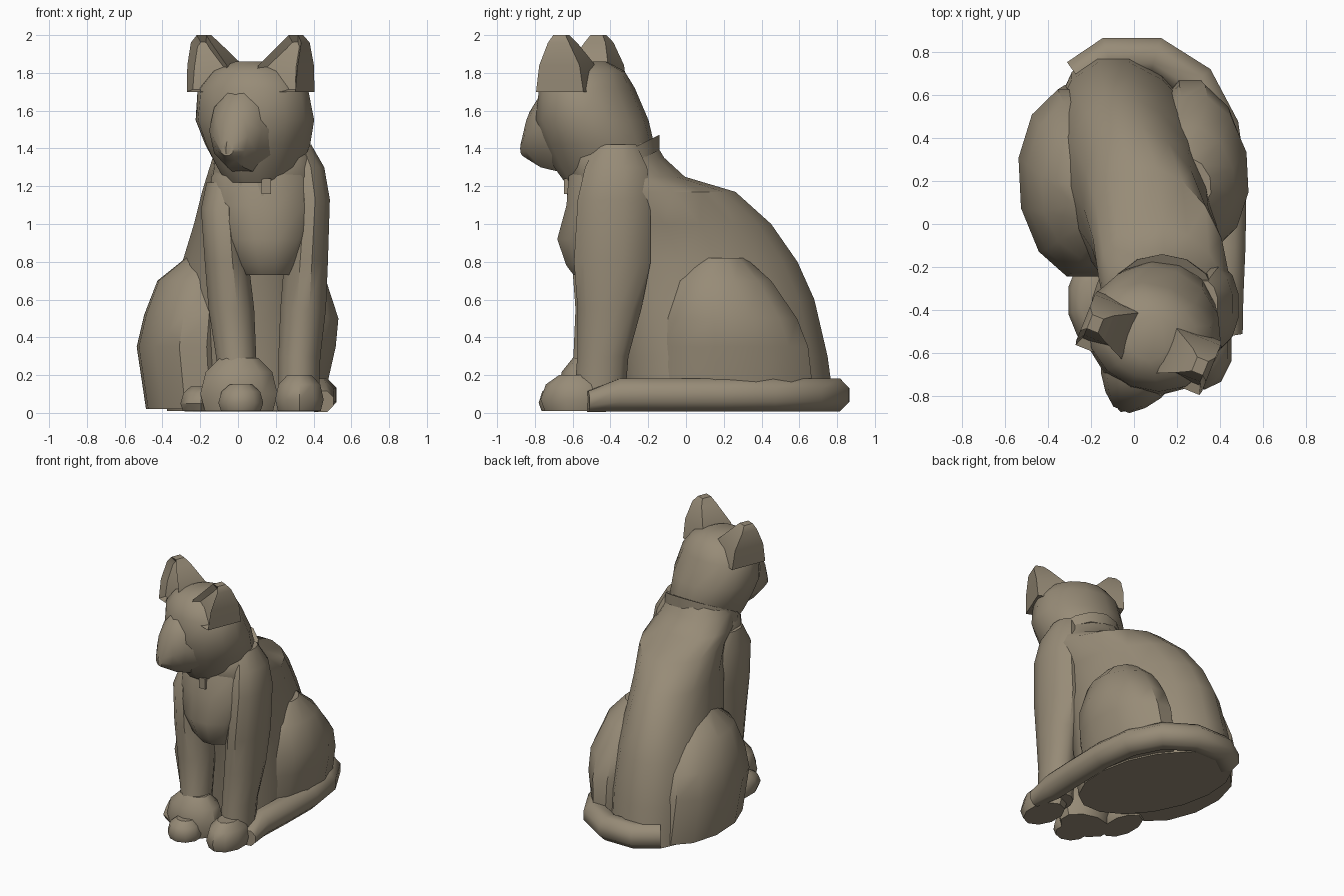
import bpy, bmesh, math
from mathutils import Matrix, Vector

cube = bpy.data.objects.get("Cube")
if cube:
    bpy.data.objects.remove(cube, do_unlink=True)

stone = bpy.data.materials.new("warm_grey_stone")
stone.use_nodes = True
COLOR = (0.31, 0.26, 0.185, 1)
stone.diffuse_color = COLOR
stone.node_tree.nodes["Principled BSDF"].inputs["Base Color"].default_value = COLOR

# The head is turned to one side
HEAD = (Matrix.Translation((0.08, -0.52, 0)) @ Matrix.Rotation(math.radians(-22), 4, "Z")
        @ Matrix.Translation((0, 0.52, 0)))


def finish(bm, name, matrix=None, angle=38):
    if matrix:
        bm.transform(matrix)
    bmesh.ops.recalc_face_normals(bm, faces=bm.faces)
    mesh = bpy.data.meshes.new(name)
    bm.to_mesh(mesh)
    bm.free()
    mesh.materials.append(stone)
    obj = bpy.data.objects.new(name, mesh)
    bpy.context.collection.objects.link(obj)
    bpy.ops.object.select_all(action="DESELECT")
    obj.select_set(True)
    bpy.context.view_layer.objects.active = obj
    bpy.ops.object.shade_smooth_by_angle(angle=math.radians(angle))
    return obj


def skin(bm, rings):
    loops = [[bm.verts.new(p) for p in ring] for ring in rings]
    n = len(loops[0])
    for a, b in zip(loops, loops[1:]):
        for i in range(n):
            j = (i + 1) % n
            bm.faces.new((a[i], a[j], b[j], b[i]))
    bm.faces.new(loops[0][::-1])
    bm.faces.new(loops[-1])


def loft(name, slices, sides=12, shear=0, slope=0, matrix=None, hollow=False):
    """Skin level slices given as (z, x0, x1, y0, y1)."""
    grow = math.sqrt(2) if sides == 4 else 1
    rings = []
    for z, x0, x1, y0, y1 in slices:
        ring = []
        for i in range(sides):
            t = math.tau * (i + 0.5) / sides
            dx = math.cos(t) * (x1 - x0) / 2 * grow
            dy = math.sin(t) * (y1 - y0) / 2 * grow
            ring.append(((x0 + x1) / 2 + dx + shear * dy, (y0 + y1) / 2 + dy, z + slope * dy))
        rings.append(ring)
    bm = bmesh.new()
    skin(bm, rings)
    if hollow:
        bm.normal_update()
        bmesh.ops.recalc_face_normals(bm, faces=bm.faces)
        front = [f for f in bm.faces if f.normal.y < -0.6]
        bmesh.ops.inset_region(bm, faces=front, thickness=0.025, depth=-0.04)
    return finish(bm, name, matrix)


# Trunk and chest
loft("body", [
    (0.01, -0.36, 0.38, -0.32, 0.80), (0.30, -0.37, 0.40, -0.35, 0.76),
    (0.60, -0.33, 0.38, -0.40, 0.69), (0.80, -0.28, 0.36, -0.45, 0.60),
    (1.00, -0.22, 0.37, -0.50, 0.46), (1.17, -0.18, 0.43, -0.57, 0.27),
    (1.25, -0.16, 0.43, -0.60, 0.00), (1.35, -0.13, 0.40, -0.60, -0.11),
    (1.43, -0.07, 0.35, -0.55, -0.16)], sides=16, shear=-0.2)
loft("chest", [
    (0.73, 0.02, 0.30, -0.60, -0.30), (0.78, -0.02, 0.33, -0.64, -0.25),
    (0.92, -0.09, 0.39, -0.69, -0.20), (1.10, -0.16, 0.44, -0.64, -0.20),
    (1.25, -0.15, 0.42, -0.63, -0.15), (1.36, -0.08, 0.36, -0.58, -0.15)])

# Front legs
loft("right_front_leg", [
    (0.10, -0.10, 0.11, -0.64, -0.40), (0.30, -0.12, 0.10, -0.60, -0.36),
    (0.55, -0.16, 0.09, -0.59, -0.30), (0.80, -0.18, 0.06, -0.61, -0.24),
    (1.08, -0.20, 0.04, -0.60, -0.20), (1.22, -0.17, 0.05, -0.52, -0.25)])
loft("left_front_leg", [
    (0.05, 0.21, 0.43, -0.60, -0.32), (0.30, 0.21, 0.44, -0.58, -0.30),
    (0.55, 0.22, 0.47, -0.58, -0.23), (0.80, 0.24, 0.48, -0.60, -0.18),
    (1.13, 0.27, 0.49, -0.58, -0.18), (1.30, 0.26, 0.46, -0.54, -0.20),
    (1.42, 0.26, 0.39, -0.48, -0.26)])


# Paws are low domes
def paw(name, x0, x1, y0, y1, height):
    def inner(z, k):
        px, py = (x1 - x0) * k, (y1 - y0) * k
        return (z, x0 + px, x1 - px, y0 + py, y1 - py)
    loft(name, [inner(0.01, 0.06), inner(height * 0.35, 0),
                inner(height * 0.75, 0.07), inner(height, 0.25)], sides=10)


paw("right_front_paw", -0.21, 0.22, -0.68, -0.36, 0.29)
paw("right_front_toes", -0.11, 0.14, -0.78, -0.52, 0.15)
paw("left_front_paw", 0.19, 0.46, -0.77, -0.38, 0.20)
paw("right_hind_paw", -0.31, -0.08, -0.56, -0.15, 0.14)

# Haunches
loft("left_haunch", [
    (0.02, 0.08, 0.46, -0.15, 0.68), (0.18, 0.08, 0.48, -0.15, 0.68),
    (0.35, 0.06, 0.52, -0.14, 0.66), (0.50, 0.06, 0.535, -0.12, 0.60),
    (0.70, 0.06, 0.47, -0.08, 0.46), (0.82, 0.08, 0.36, 0.04, 0.32)], shear=-0.05)
loft("right_haunch", [
    (0.02, -0.49, 0.02, -0.24, 0.66), (0.35, -0.54, 0.02, -0.26, 0.64),
    (0.52, -0.50, 0.02, -0.24, 0.58), (0.70, -0.43, 0.02, -0.17, 0.45),
    (0.82, -0.28, 0.02, -0.04, 0.30)], shear=-0.05)

# Tail wrapped along the side
path = [Vector(p) for p in [
    (-0.26, 0.68), (-0.12, 0.78), (0.10, 0.78), (0.29, 0.66), (0.40, 0.45),
    (0.435, 0.20), (0.43, -0.10), (0.42, -0.35), (0.45, -0.52)]]
rings = []
for i, p in enumerate(path):
    along = (path[min(i + 1, len(path) - 1)] - path[max(i - 1, 0)]).normalized()
    side = Vector((along.y, -along.x))
    r = 0.06 if i == len(path) - 1 else 0.095
    rings.append([(p.x + side.x * r * math.cos(t), p.y + side.y * r * math.cos(t),
                   r + r * math.sin(t)) for t in (math.tau * (k + 0.5) / 8 for k in range(8))])
bm = bmesh.new()
skin(bm, rings)
finish(bm, "tail", angle=50)

# Collar with a small tag
loft("collar", [(1.27, -0.14, 0.40, -0.63, -0.14), (1.35, -0.13, 0.39, -0.63, -0.14)],
     sides=14, slope=0.5)
bm = bmesh.new()
bmesh.ops.create_cube(bm, size=1, matrix=Matrix.Translation((0.15, -0.63, 1.20))
                      @ Matrix.Diagonal((0.05, 0.03, 0.08, 1)))
finish(bm, "collar_tag")

# Head
loft("head", [
    (1.22, -0.17, 0.17, -0.64, -0.24), (1.30, -0.22, 0.22, -0.70, -0.17),
    (1.42, -0.28, 0.28, -0.75, -0.16), (1.55, -0.32, 0.32, -0.79, -0.20),
    (1.72, -0.30, 0.30, -0.77, -0.28), (1.81, -0.22, 0.22, -0.72, -0.33),
    (1.86, -0.09, 0.09, -0.64, -0.42)], sides=14, matrix=HEAD)

# Muzzle narrows from the face to the nose
bm = bmesh.new()
rings = []
for y, w, z0, z1 in [(-0.64, 0.20, 1.26, 1.76), (-0.77, 0.15, 1.29, 1.70),
                     (-0.84, 0.10, 1.33, 1.60), (-0.89, 0.04, 1.36, 1.44)]:
    rings.append([(w * math.cos(t), y, (z0 + z1) / 2 + (z1 - z0) / 2 * math.sin(t))
                  for t in (math.tau * k / 10 for k in range(10))])
skin(bm, rings)
finish(bm, "muzzle", HEAD)

# Nose
loft("nose", [(1.37, -0.012, 0.012, -0.90, -0.85), (1.41, -0.035, 0.035, -0.90, -0.84),
              (1.44, -0.03, 0.03, -0.89, -0.83)], sides=6, matrix=HEAD)

# Ears with hollow fronts
for name, s in (("left_ear", 1), ("right_ear", -1)):
    loft(name, [(z, *sorted((s * a, s * b)), y0, y1) for z, a, b, y0, y1 in (
        (1.70, 0.07, 0.31, -0.69, -0.42), (1.84, 0.09, 0.315, -0.67, -0.44),
        (1.96, 0.20, 0.315, -0.62, -0.50), (2.00, 0.235, 0.29, -0.60, -0.53))],
         sides=4, matrix=HEAD, hollow=True)
